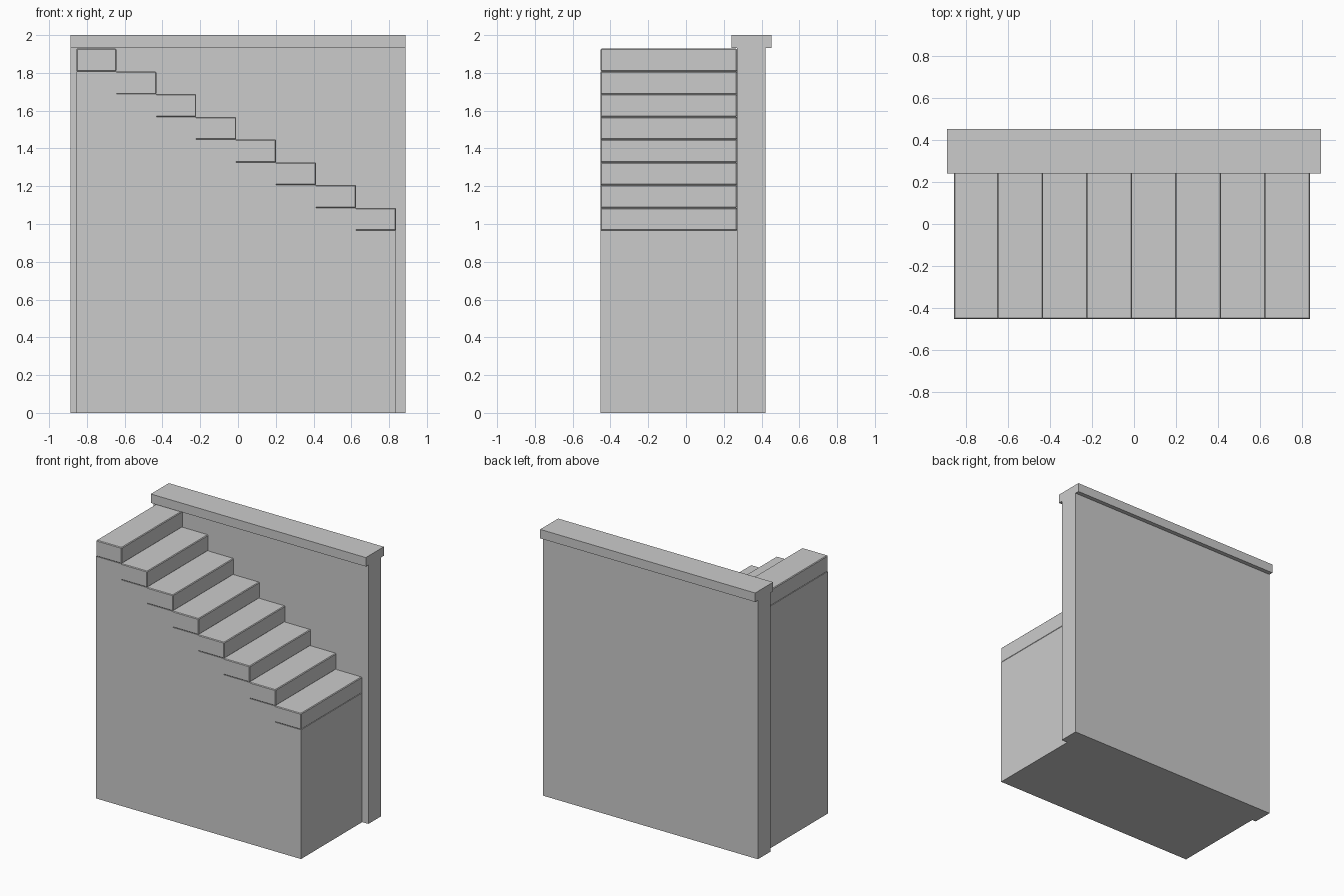
import bpy, bmesh

if "Cube" in bpy.data.objects:
    bpy.data.objects.remove(bpy.data.objects["Cube"])

STEPS = 8
X0, X1 = -0.856, 0.837          # stair run
TOP, RISE = 1.928, 0.1204       # top tread height and step height
Y0, Y1 = -0.452, 0.27           # stair depth, meeting the wall
RUN = (X1 - X0) / STEPS
BEVEL = 0.005


def finish(bm, name):
    bmesh.ops.recalc_face_normals(bm, faces=bm.faces)
    mesh = bpy.data.meshes.new(name)
    bm.to_mesh(mesh)
    bm.free()
    obj = bpy.data.objects.new(name, mesh)
    bpy.context.collection.objects.link(obj)
    return obj


def box(name, lo, hi, bevel_edges=None):
    bm = bmesh.new()
    bmesh.ops.create_cube(bm, size=1)
    for v in bm.verts:
        v.co = [lo[i] + (v.co[i] + 0.5) * (hi[i] - lo[i]) for i in range(3)]
    if bevel_edges:
        edges = [e for e in bm.edges if bevel_edges(e)]
        bmesh.ops.bevel(bm, geom=edges, offset=BEVEL, segments=1,
                        affect='EDGES', clamp_overlap=True)
    return finish(bm, name)


# Back wall and its overhanging coping
box("back_wall", (-0.888, Y1, 0), (0.888, 0.42, 1.933))
box("wall_coping", (-0.888, 0.24, 1.933), (0.888, 0.452, 2.0))

# Solid stepped base below the steps
profile = [(X0, 0)]
for i in range(STEPS):
    z = TOP - (i + 1) * RISE
    profile += [(X0 + i * RUN, z), (X0 + (i + 1) * RUN, z)]
profile.append((X1, 0))
bm = bmesh.new()
face = bm.faces.new([bm.verts.new((x, Y0, z)) for x, z in profile])
extruded = bmesh.ops.extrude_face_region(bm, geom=[face], use_keep_orig=True)
new_verts = [v for v in extruded["geom"] if isinstance(v, bmesh.types.BMVert)]
bmesh.ops.translate(bm, verts=new_verts, vec=(0, Y1 - Y0, 0))
finish(bm, "stair_base")

# Step blocks with fine bevels; the left face butts flush against the base
for i in range(STEPS):
    left, top = X0 + i * RUN, TOP - i * RISE

    def exposed(e, left=left, i=i):
        return i == 0 or any(v.co.x > left + 0.01 for v in e.verts) and \
            all(v.co.x > left - 0.01 for v in e.verts)

    box(f"step_{i + 1}", (left, Y0, top - RISE), (left + RUN, Y1, top), exposed)
